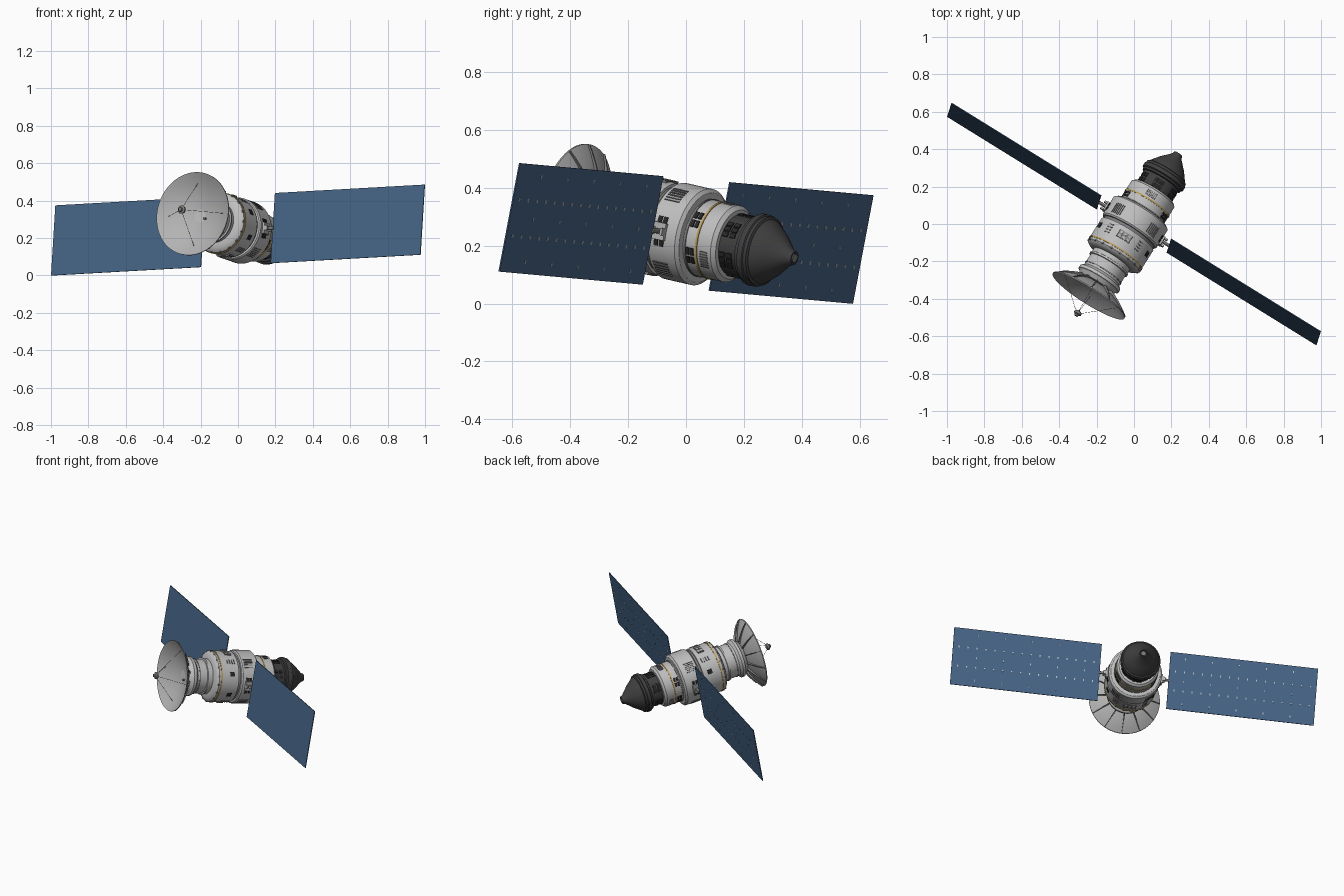
import bpy, bmesh, math
from mathutils import Matrix, Vector

if "Cube" in bpy.data.objects:
    bpy.data.objects.remove(bpy.data.objects["Cube"])

# Local frame: X along the panels, Y up the panels, Z along the hull towards the dish
S = Vector((0.8494, -0.5256, 0.0478)).normalized()
D = S.cross(Vector((0.0654, 0.183, 0.981))).normalized()
H = D.cross(S)
FRAME = Matrix.Translation((0, 0, 0.2425)) @ Matrix((S, H, D)).transposed().to_4x4()


def material(name, col):
    m = bpy.data.materials.new(name)
    m.diffuse_color = (*col, 1)
    m.use_nodes = True
    m.node_tree.nodes["Principled BSDF"].inputs["Base Color"].default_value = m.diffuse_color
    return m


WHITE = material("hull_light_grey", (0.52, 0.52, 0.52))
DISH = material("dish_grey", (0.45, 0.45, 0.45))
GREY = material("mid_grey", (0.2, 0.2, 0.2))
DARK = material("nose_charcoal", (0.05, 0.05, 0.05))
BLACK = material("window_black", (0.02, 0.02, 0.02))
GOLD = material("gold_band", (0.5, 0.34, 0.1))
BLUE = material("panel_blue", (0.06, 0.125, 0.235))


def finish(bm, name, mat, smooth=True):
    bmesh.ops.recalc_face_normals(bm, faces=bm.faces)
    me = bpy.data.meshes.new(name)
    bm.to_mesh(me)
    bm.free()
    ob = bpy.data.objects.new(name, me)
    bpy.context.collection.objects.link(ob)
    me.materials.append(mat)
    ob.matrix_world = FRAME
    if smooth:
        bpy.context.view_layer.objects.active = ob
        bpy.ops.object.select_all(action='DESELECT')
        ob.select_set(True)
        bpy.ops.object.shade_smooth_by_angle(angle=math.radians(30))
    return ob


def lathe(name, profile, mat, closed=False, n=64):
    """Spin (z, radius) points round the hull axis."""
    bm = bmesh.new()
    rings = []
    for z, r in profile:
        rings.append([bm.verts.new((r * math.cos(2 * math.pi * i / n), r * math.sin(2 * math.pi * i / n), z))
                      for i in range(n)])
    pairs = list(zip(rings, rings[1:])) + ([(rings[-1], rings[0])] if closed else [])
    for a, b in pairs:
        for i in range(n):
            j = (i + 1) % n
            bm.faces.new((a[i], a[j], b[j], b[i]))
    if not closed:
        bm.faces.new(rings[0])
        bm.faces.new(rings[-1])
    return finish(bm, name, mat)


def box(bm, mat, size):
    bmesh.ops.create_cube(bm, size=1, matrix=mat @ Matrix.Diagonal((*size, 1)))


def on_hull(z, deg, r):
    return Matrix.Rotation(math.radians(deg), 4, 'Z') @ Matrix.Translation((r, 0, z))


def plates(name, mat, items):
    """Plates on the hull: (z, angle, radius, thickness, width, length)."""
    bm = bmesh.new()
    for z, a, r, th, w, l in items:
        box(bm, on_hull(z, a, r), (th, w, l))
    return finish(bm, name, mat, False)


def rods(name, mat, ends, r, n=8):
    bm = bmesh.new()
    for p, q in ends:
        p, q = Vector(p), Vector(q)
        rot = (q - p).to_track_quat('Z', 'Y').to_matrix().to_4x4()
        bmesh.ops.create_cone(bm, cap_ends=True, segments=n, radius1=r, radius2=r, depth=(q - p).length,
                              matrix=Matrix.Translation((p + q) / 2) @ rot)
    return finish(bm, name, mat)


def polar(r, deg, z):
    return (r * math.cos(math.radians(deg)), r * math.sin(math.radians(deg)), z)


# Nose: cone, rim and dark neck
lathe("nose_cone", [(-0.44, 0.012), (-0.452, 0.018), (-0.452, 0.024), (-0.435, 0.03), (-0.385, 0.077),
                    (-0.338, 0.112), (-0.33, 0.115)], DARK)
lathe("nose_rim", [(-0.335, 0.112), (-0.33, 0.122), (-0.318, 0.122), (-0.315, 0.127), (-0.295, 0.127),
                   (-0.29, 0.118), (-0.28, 0.118), (-0.275, 0.105)], DARK)
lathe("nose_neck", [(-0.285, 0.107), (-0.19, 0.107)], DARK)
lathe("nose_nozzle", [(-0.4535, 0.015), (-0.44, 0.015)], GREY, n=24)

# Hull sections
lathe("rear_hull", [(-0.207, 0.105), (-0.205, 0.122), (-0.192, 0.135), (-0.06, 0.135)], WHITE)
lathe("middle_hull", [(-0.078, 0.135), (-0.076, 0.158), (-0.066, 0.17), (0.042, 0.17), (0.05, 0.164),
                      (0.052, 0.15)], WHITE)
lathe("hull_groove", [(0.045, 0.154), (0.08, 0.154)], GREY)
lathe("front_hull", [(0.066, 0.15), (0.068, 0.163), (0.205, 0.163), (0.213, 0.155), (0.222, 0.14),
                     (0.226, 0.115)], WHITE)
lathe("dish_neck", [(0.22, 0.112), (0.25, 0.112), (0.252, 0.118), (0.262, 0.118), (0.264, 0.11), (0.33, 0.11),
                    (0.345, 0.126), (0.362, 0.126), (0.365, 0.118), (0.388, 0.1)], WHITE)
for name, z, r in (("rear_gold_band", -0.132, 0.138), ("front_gold_band", 0.188, 0.166)):
    lathe(name, [(z - 0.004, r - 0.005), (z - 0.004, r), (z + 0.004, r), (z + 0.004, r - 0.005)], GOLD, True)
for name, z, r in (("rear_clamp_ring", -0.085, 0.138), ("neck_clamp_ring", 0.315, 0.113)):
    lathe(name, [(z - 0.003, r - 0.006), (z - 0.003, r), (z + 0.003, r), (z + 0.003, r - 0.006)], GREY, True)

# Windows and vents
plates("neck_windows", BLACK, [(-0.236 + dz, a + da, 0.107, 0.008, 0.017, 0.022)
                               for a in range(30, 390, 60) for da in (-11, 0, 11) for dz in (-0.015, 0.015)])
plates("rear_windows", BLACK, [(-0.107 + dz, a + da, 0.135, 0.007, 0.026, 0.013)
                               for a in (28, 152, 208, 332) for da in (-7, 7) for dz in (-0.009, 0.009)])
plates("rear_vents", GREY, [(-0.163, a + da, 0.134, 0.008, 0.005, 0.032)
                            for a in (90, 210, 330) for da in range(-12, 13, 4)])
plates("middle_vents", GREY, [(0.0, a + da, 0.169, 0.008, 0.005, 0.06)
                              for a in (50, 130, 230, 310) for da in range(-10, 11, 4)])
plates("middle_windows", BLACK, [(0.0 + dz, a, 0.169, 0.008, 0.022, 0.016)
                                 for a in (14, 166, 194, 346) for dz in (-0.011, 0.011)])
plates("front_frames", GREY, [(0.115, a, 0.16, 0.012, 0.08, 0.042) for a in (90, 270)])
plates("front_frame_boxes", DISH, [(0.115 + dz, a + da, 0.163, 0.012, 0.018, 0.014)
                                   for a in (90, 270) for da in (-9, 0, 9) for dz in (-0.01, 0.01)])
plates("front_windows", BLACK, [(0.115, a, 0.162, 0.007, 0.03, 0.03) for a in (25, 155, 205, 335)])
plates("front_slats", GREY, [(0.115 + dz, a, 0.162, 0.009, 0.03, 0.006)
                             for a in (55, 125, 235, 305) for dz in (-0.024, -0.008, 0.008, 0.024)])
plates("front_bolts", GREY, [(0.204, a, 0.16, 0.01, 0.012, 0.01) for a in range(0, 360, 20)])

# Solar panels with small clips on the back, hinges at the hull
for side, x in (("right", 1), ("left", -1)):
    bm = bmesh.new()
    box(bm, Matrix.Translation((x * 0.691, 0, 0)), (0.942, 0.382, 0.005))
    finish(bm, side + "_solar_panel", BLUE, False)
    bm = bmesh.new()
    for i in range(16):
        for y in (-0.064, 0.064):
            box(bm, Matrix.Translation((x * (0.26 + i * 0.0575), y, -0.003)), (0.007, 0.012, 0.002))
        if i % 3 == 1:
            for y in (-0.15, 0, 0.15):
                box(bm, Matrix.Translation((x * (0.26 + i * 0.0575), y, -0.003)), (0.005, 0.012, 0.002))
    finish(bm, side + "_panel_clips", WHITE, False)
    rods(side + "_panel_arm", GREY, [((x * 0.15, 0, 0), (x * 0.225, 0, 0))], 0.009, 12)
    bm = bmesh.new()
    box(bm, Matrix.Translation((x * 0.172, 0, 0)), (0.018, 0.06, 0.05))
    for z in (-0.02, 0.02):
        box(bm, Matrix.Translation((x * 0.188, 0, z)), (0.02, 0.025, 0.01))
    finish(bm, side + "_panel_hinge", DISH, False)

# Dish: thin curved bowl, back ribs, feed with its legs
bowl = [(0.386 + 0.078 * (r / 0.226) ** 2, r) for r in [0.002 + 0.224 * i / 10 for i in range(11)]]
lathe("dish", bowl + [(z - 0.006, r) for z, r in reversed(bowl)], DISH, True)
bm = bmesh.new()
for k in range(12):
    rot = Matrix.Rotation(k * math.pi / 6, 4, 'Z')
    outline = [(r, z - 0.004) for z, r in bowl[3:]] + [(r, z - 0.02 + 0.06 * max(0, r - 0.1)) for z, r in bowl[:2:-1]]
    sides = [[bm.verts.new(rot @ Vector((r, w, z))) for r, z in outline] for w in (-0.003, 0.003)]
    m = len(outline)
    for i in range(m):
        j = (i + 1) % m
        bm.faces.new((sides[0][i], sides[0][j], sides[1][j], sides[1][i]))
    bm.faces.new(sides[0])
    bm.faces.new(sides[1])
finish(bm, "dish_back_ribs", GREY, False)
rods("feed_legs", GREY, [(polar(0.17, a, 0.43), polar(0.01, a, 0.572)) for a in range(0, 360, 90)], 0.001, 6)
lathe("feed", [(0.56, 0.008), (0.565, 0.02), (0.578, 0.022), (0.584, 0.012), (0.592, 0.01)], GREY, n=24)
bm = bmesh.new()
box(bm, Matrix.Translation((0.035, -0.015, 0.393)), (0.014, 0.008, 0.014))
finish(bm, "dish_sensor", GREY, False)
